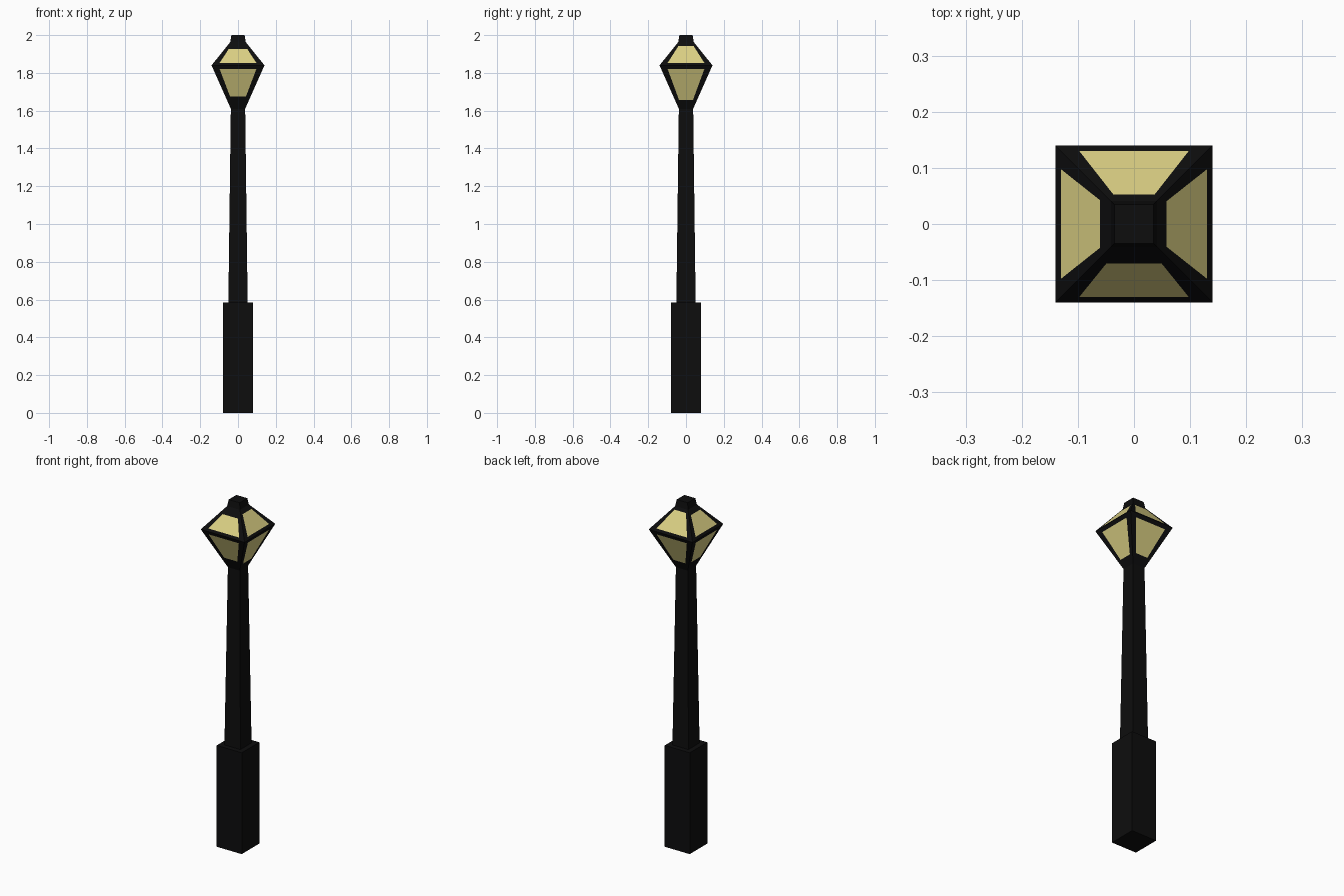
import bpy, bmesh
from mathutils import Vector

if "Cube" in bpy.data.objects:
    bpy.data.objects.remove(bpy.data.objects["Cube"])


def material(name, rgb):
    m = bpy.data.materials.new(name)
    m.diffuse_color = (*rgb, 1)
    m.use_nodes = True
    m.node_tree.nodes["Principled BSDF"].inputs["Base Color"].default_value = m.diffuse_color
    return m


iron = material("black iron", (0.004, 0.004, 0.0043))
glass = material("pale yellow glass", (0.71, 0.63, 0.23))

# Corner directions in order front, right, back, left
CORNERS = [(-1, -1), (1, -1), (1, 1), (-1, 1)]


def square_column(name, profile, panes=None, caps=(True, True)):
    """Stack square rings (half width, z); panes maps a level to four
    (start, end) ranges, cut as glass faces into that level's sides."""
    bm = bmesh.new()
    rings = [[bm.verts.new((x * r, y * r, z)) for x, y in CORNERS] for r, z in profile]
    for level, (low, high) in enumerate(zip(rings, rings[1:])):
        for i in range(4):
            j = (i + 1) % 4
            quad = [low[i], low[j], high[j], high[i]]
            if not panes or level not in panes:
                bm.faces.new(quad)
                continue
            a, b, c, d = [v.co.copy() for v in quad]
            v0, v1, u0, u1 = panes[level][i]

            def point(u, v):
                return a.lerp(d, v).lerp(b.lerp(c, v), (u + 1) / 2)
            inner = [bm.verts.new(point(*p)) for p in
                     ((-u0, v0), (u0, v0), (u1, v1), (-u1, v1))]
            bm.faces.new(inner).material_index = 1
            for k in range(4):
                n = (k + 1) % 4
                bm.faces.new([quad[k], quad[n], inner[n], inner[k]])
    if caps[0]:
        bm.faces.new(rings[0][::-1])
    if caps[1]:
        bm.faces.new(rings[-1])
    bmesh.ops.recalc_face_normals(bm, faces=bm.faces)
    mesh = bpy.data.meshes.new(name)
    bm.to_mesh(mesh)
    bm.free()
    mesh.materials.append(iron)
    mesh.materials.append(glass)
    ob = bpy.data.objects.new(name, mesh)
    bpy.context.collection.objects.link(ob)
    return ob


# Plinth and tapering post
square_column("base", [(0.08, 0), (0.08, 0.585)])
square_column("post", [(0.051, 0.585), (0.038, 1.61)], caps=(False, False))

# Lantern: lower bowl and upper roof, with glass on every side
lower = [(1 - end, 0.09, 0, 0) for end in (0.72, 0.80, 0.78, 0.75)]
lower = [(s, 0.91, 0.63, 0.74) for s, *_ in lower]
upper = [(0.10, end, 0.75, 0.70) for end in (0.70, 0.83, 0.88, 0.80)]
square_column("lantern", [(0.038, 1.61), (0.14, 1.84), (0.041, 1.963)],
              {0: lower, 1: upper}, caps=(False, False))

# Finial cap
square_column("cap", [(0.041, 1.963), (0.035, 2.0)], caps=(False, True))
